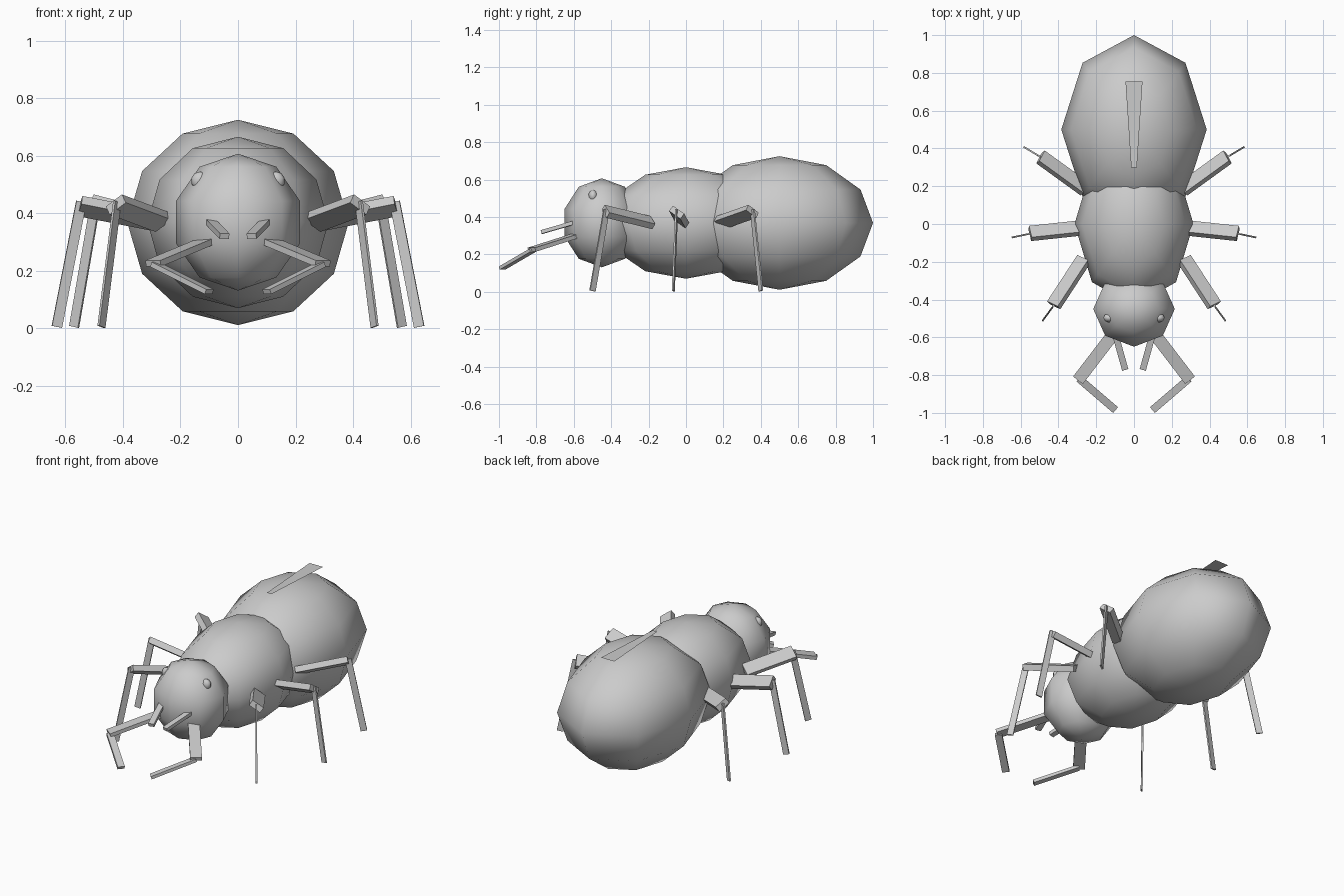
import bpy, math
from mathutils import Vector

if "Cube" in bpy.data.objects:
    bpy.data.objects.remove(bpy.data.objects["Cube"])


def add_mesh(name, verts, faces, mirror=False):
    mesh = bpy.data.meshes.new(name)
    mesh.from_pydata(verts, [], faces)
    ob = bpy.data.objects.new(name, mesh)
    bpy.context.collection.objects.link(ob)
    if mirror:
        ob.modifiers.new("mirror", 'MIRROR')
    return ob


def ball(name, center, radii, segments=8, rings=6):
    bpy.ops.mesh.primitive_uv_sphere_add(segments=segments, ring_count=rings,
                                         radius=1, location=center)
    ob = bpy.context.object
    ob.name = name
    ob.scale = radii
    bpy.ops.object.shade_smooth()
    return ob


def beam(name, a, b, width, thick, roll=0):
    """Box from a to b, mirrored to the other side of the body."""
    a, b = Vector(a), Vector(b)
    d = (b - a).normalized()
    side = d.cross(Vector((0, 0, 1))).normalized()
    up = side.cross(d)
    r = math.radians(roll)
    w = (side * math.cos(r) + up * math.sin(r)) * width / 2
    t = (up * math.cos(r) - side * math.sin(r)) * thick / 2
    verts = [p + w * i + t * j for p in (a, b)
             for i, j in ((-1, -1), (1, -1), (1, 1), (-1, 1))]
    faces = [(0, 1, 2, 3), (7, 6, 5, 4)]
    faces += [(i, i + 4, (i + 1) % 4 + 4, (i + 1) % 4) for i in range(4)]
    return add_mesh(name, verts, faces, mirror=True)


# Body
ball("abdomen", (0, 0.5, 0.368), (0.385, 0.5, 0.357))
ball("thorax", (0, 0, 0.368), (0.315, 0.435, 0.298))
ball("head", (0, -0.45, 0.369), (0.227, 0.21, 0.238), rings=5)

# Eyes, mostly sunk into the head
for s, label in ((-1, "left"), (1, "right")):
    ball(label + "_eye", (s * 0.132, -0.497, 0.513), (0.032, 0.025, 0.032), 8, 5)

# Legs: rolled upper plate, thin lower blade (inner, knee, blade top, foot)
legs = {
    "front": ((0.265, -0.185, 0.37), (0.425, -0.43, 0.43),
              (0.42, -0.425, 0.44), (0.475, -0.5, 0.005)),
    "middle": ((0.27, -0.02, 0.37), (0.55, -0.05, 0.425),
               (0.545, -0.05, 0.44), (0.63, -0.068, 0.005)),
    "rear": ((0.26, 0.185, 0.37), (0.495, 0.355, 0.43),
             (0.495, 0.355, 0.44), (0.57, 0.4, 0.005)),
}
for label, (inner, knee, top, foot) in legs.items():
    beam(label + "_upper_legs", inner, knee, 0.075, 0.035, 35)
    beam(label + "_lower_legs", top, foot, 0.009, 0.036)

# Antennae and mandibles
beam("antenna_bases", (0.115, -0.59, 0.3), (0.295, -0.825, 0.225), 0.065, 0.022)
beam("antenna_tips", (0.29, -0.82, 0.222), (0.1, -0.983, 0.127), 0.04, 0.018)
beam("mandibles", (0.1, -0.58, 0.375), (0.047, -0.77, 0.32), 0.034, 0.02)

# Flat tapered stripe on the abdomen
add_mesh("back_stripe", [(-0.015, 0.3, 0.727), (0.015, 0.3, 0.727),
                         (0.045, 0.755, 0.727), (-0.045, 0.755, 0.727)],
         [(0, 1, 2, 3)])
